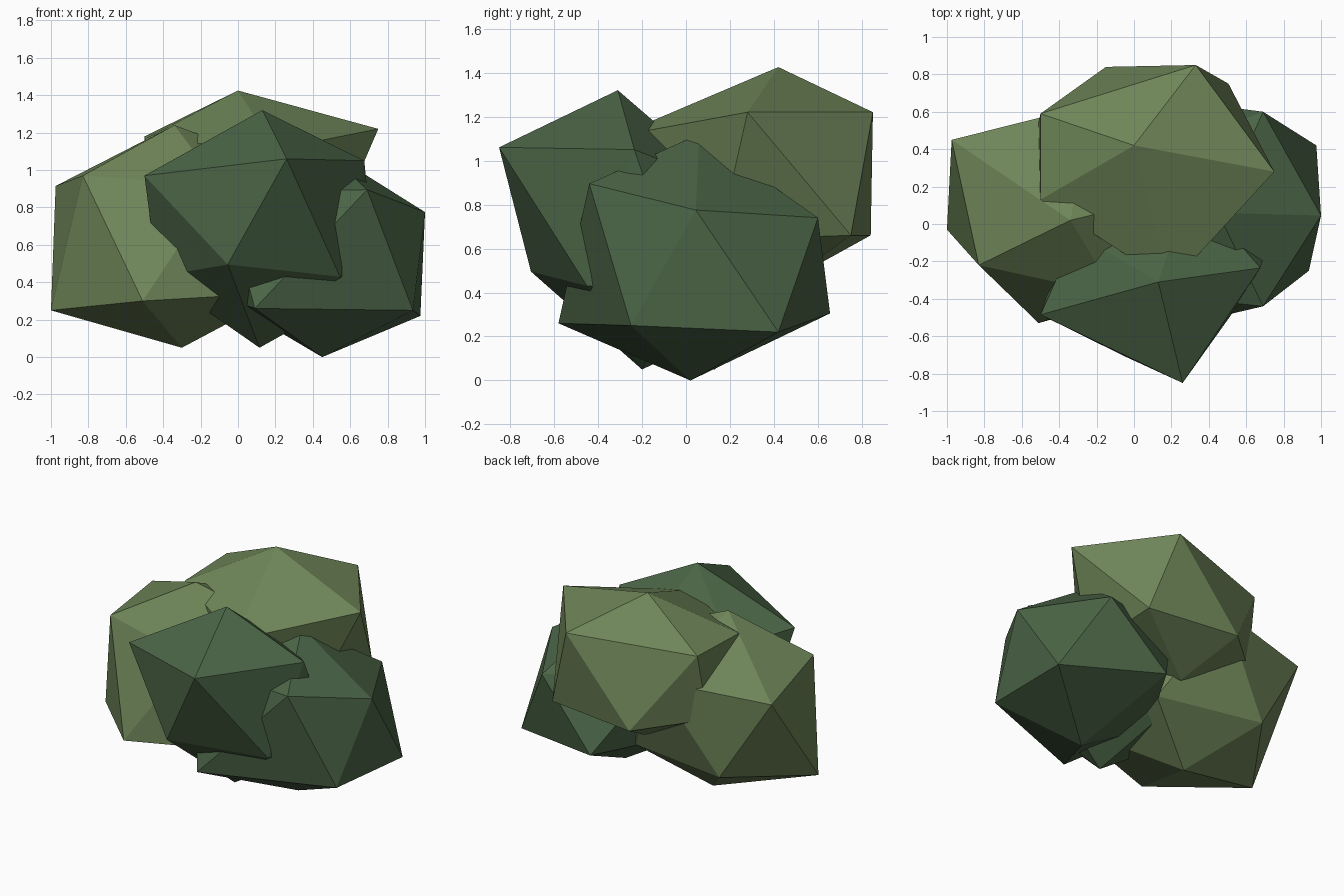
import bpy, bmesh
from mathutils import Vector


def material(name, rgb):
    m = bpy.data.materials.new(name)
    m.diffuse_color = (*rgb, 1.0)
    return m


light = material("light_leaf_green", (0.156, 0.235, 0.098))
dark = material("dark_leaf_green", (0.070, 0.130, 0.062))


def clump(name, mat, corners, centre, mirrored=()):
    """Faceted leaf ball: hull of its corners; buried corners are the
    listed ones reflected through the ball's centre."""
    pts = [Vector(c) for c in corners]
    pts += [2 * Vector(centre) - pts[i] for i in mirrored]
    bm = bmesh.new()
    for p in pts:
        bm.verts.new(p)
    hull = bmesh.ops.convex_hull(bm, input=bm.verts[:])
    loose = [g for g in hull["geom_interior"] if isinstance(g, bmesh.types.BMVert)]
    bmesh.ops.delete(bm, geom=loose, context="VERTS")
    bmesh.ops.recalc_face_normals(bm, faces=bm.faces[:])
    me = bpy.data.meshes.new(name)
    bm.to_mesh(me)
    bm.free()
    me.materials.append(mat)
    ob = bpy.data.objects.new(name, me)
    bpy.context.collection.objects.link(ob)
    return ob


# left leaf ball
clump("left_leaves", light, [
    (-0.975, 0.45, 0.915), (-0.83, -0.22, 0.97), (-1.0, -0.03, 0.25),
    (-0.51, -0.53, 0.30), (-0.30, 0.13, 0.05), (-0.34, 0.02, 1.24),
    (-0.62, 0.52, 0.34), (0.13, 0.38, 0.32), (-0.22, 0.64, 0.95),
], (-0.36, 0.07, 0.63), (0, 2, 6))

# front leaf ball
clump("front_leaves", dark, [
    (0.13, -0.31, 1.32), (0.26, -0.85, 1.06), (-0.50, -0.485, 0.97),
    (0.675, -0.235, 1.05), (-0.055, -0.705, 0.495), (0.545, -0.45, 0.43),
    (0.115, -0.20, 0.05), (-0.43, -0.27, 0.43),
], (0.12, -0.25, 0.685), (1, 2, 4, 5))

# right leaf ball
clump("right_leaves", dark, [
    (1.0, 0.045, 0.775), (0.69, -0.44, 0.895), (0.935, -0.25, 0.25),
    (0.975, 0.42, 0.22), (0.69, 0.60, 0.74), (0.45, 0.02, 0.0),
    (0.09, -0.58, 0.26), (0.28, 0.655, 0.305), (0.45, 0.06, 1.12),
], (0.45, 0.03, 0.55), (0, 2, 3))

# back and top leaf ball
clump("back_leaves", light, [
    (0.0, 0.42, 1.425), (0.33, 0.85, 1.22), (0.75, 0.28, 1.22),
    (-0.50, 0.59, 1.18), (-0.50, 0.13, 1.165), (0.20, -0.32, 1.11),
    (0.505, 0.75, 0.66), (-0.15, 0.84, 0.66), (-0.52, 0.50, 0.71),
    (0.0, 0.46, 0.45), (0.50, 0.15, 0.64),
], (0.0, 0.44, 0.91), (1,))
